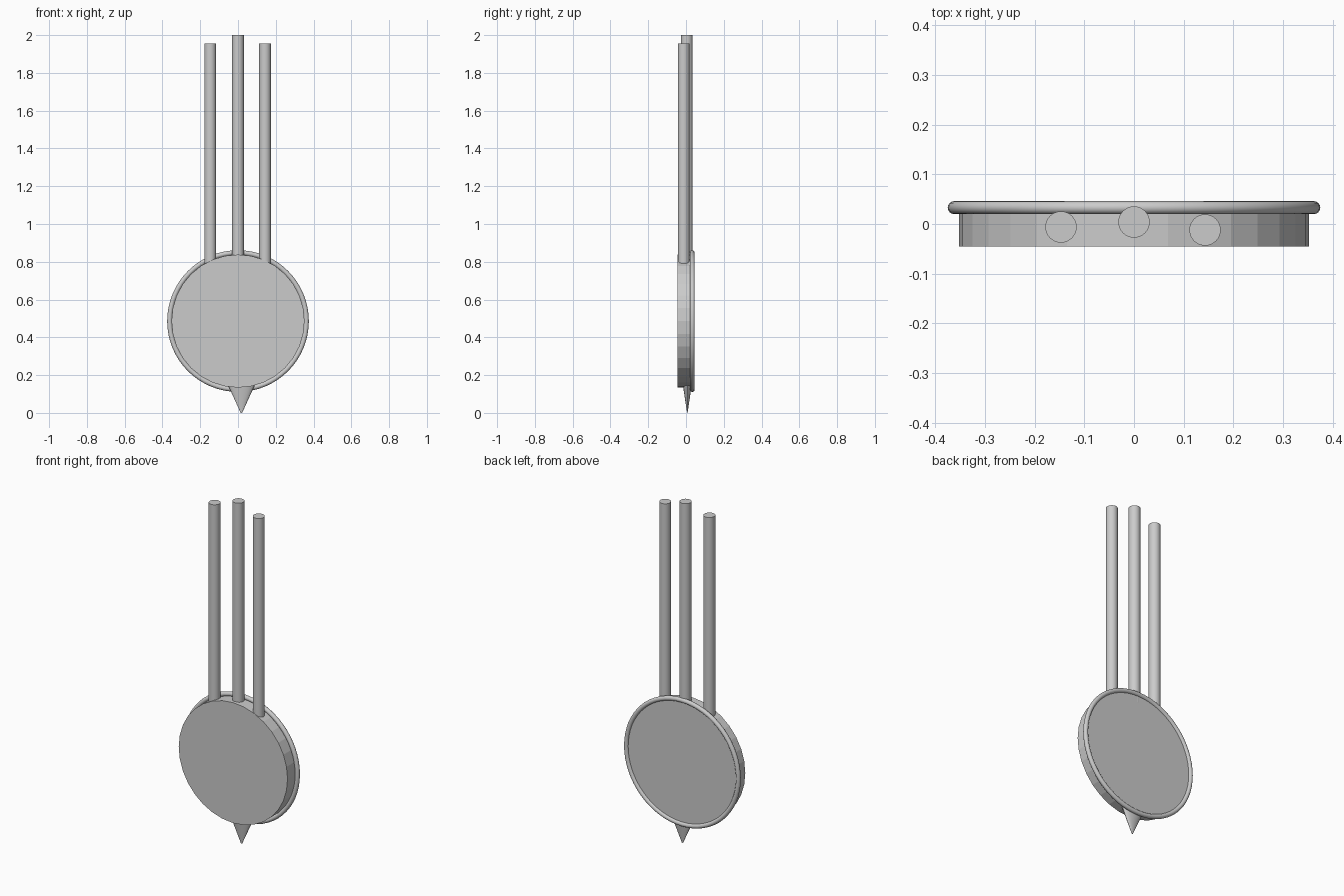
import bpy
from math import radians

if "Cube" in bpy.data.objects:
    bpy.data.objects.remove(bpy.data.objects["Cube"])

CZ = 0.486  # height of the disc centre


def cylinder(name, loc, radius, depth, sides, rot=(0, 0, 0)):
    bpy.ops.mesh.primitive_cylinder_add(vertices=sides, radius=radius, depth=depth,
                                        location=loc, rotation=rot)
    obj = bpy.context.object
    obj.name = name
    return obj


# round flat-faceted body
cylinder("body_disc", (0, -0.005, CZ), 0.352, 0.08, 32, (radians(90), 0, 0))

# rim at the back edge of the disc
bpy.ops.mesh.primitive_torus_add(major_radius=0.362, minor_radius=0.013,
                                 major_segments=64, minor_segments=16,
                                 location=(0, 0.033, CZ), rotation=(radians(90), 0, 0))
bpy.context.object.name = "rim"
bpy.ops.object.shade_smooth()

# three upright rods rooted inside the disc
for name, x, y, bottom, top in (("left_rod", -0.147, -0.006, 0.77, 1.955),
                                ("middle_rod", 0.0, 0.004, 0.80, 2.0),
                                ("right_rod", 0.143, -0.012, 0.77, 1.955)):
    cylinder(name, (x, y, (top + bottom) / 2), 0.0315, top - bottom, 32)
    bpy.ops.object.shade_smooth_by_angle(angle=radians(30))

# flattened spike pointing down
bpy.ops.mesh.primitive_cone_add(vertices=32, radius1=0.004, radius2=0.07, depth=0.145,
                                location=(0.018, 0.007, 0.0725))
spike = bpy.context.object
spike.name = "bottom_spike"
spike.scale.y = 0.33
bpy.ops.object.transform_apply(location=False, rotation=False, scale=True)
bpy.ops.object.shade_smooth_by_angle(angle=radians(30))
